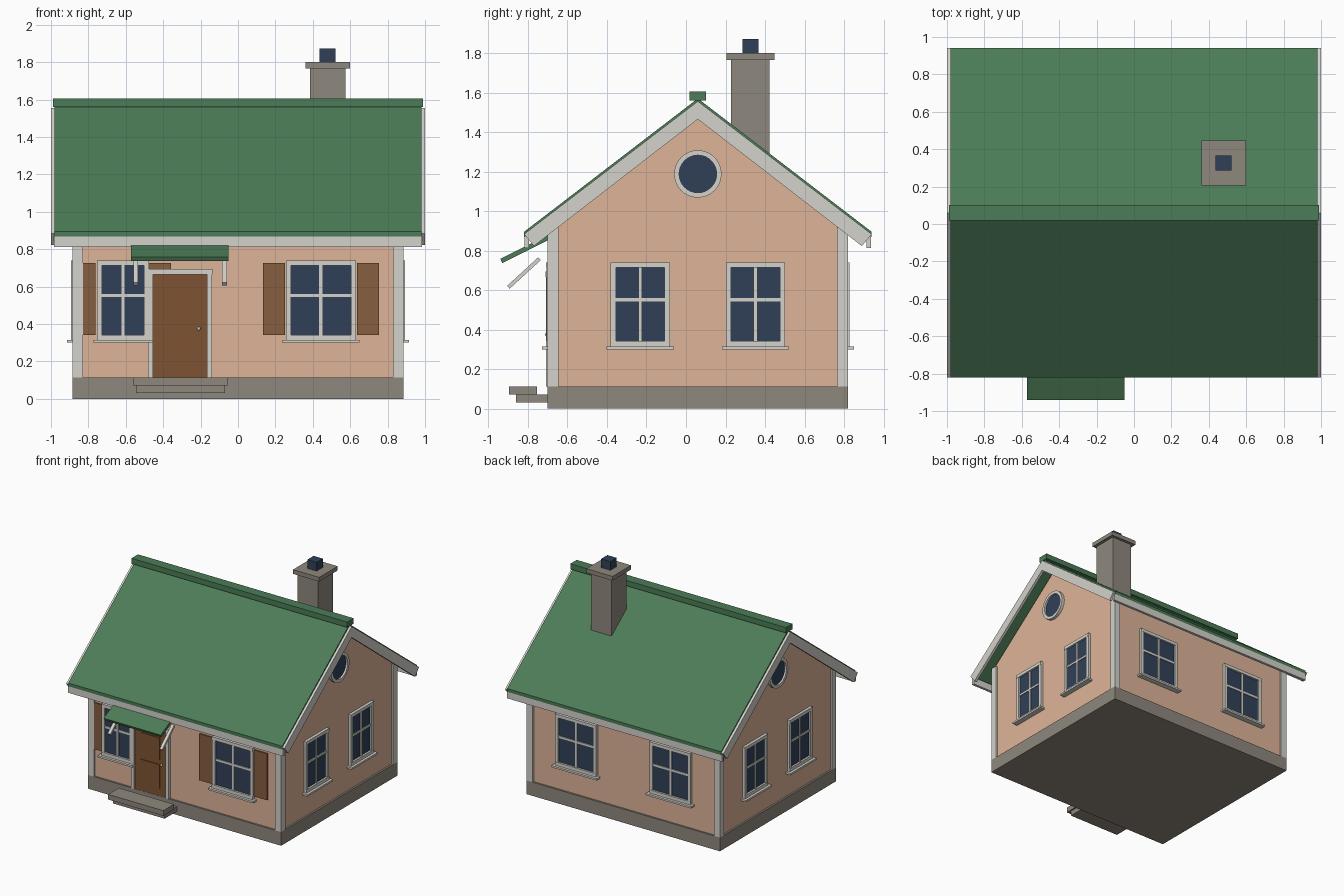
import bpy, bmesh, math
from mathutils import Matrix, Vector

if "Cube" in bpy.data.objects:
    bpy.data.objects.remove(bpy.data.objects["Cube"])


def srgb(r, g, b):
    return tuple(((c / 255 + 0.055) / 1.055) ** 2.4 for c in (r, g, b)) + (1.0,)


def material(name, *rgb):
    m = bpy.data.materials.new(name)
    m.diffuse_color = srgb(*rgb)
    m.use_nodes = True
    m.node_tree.nodes["Principled BSDF"].inputs["Base Color"].default_value = m.diffuse_color
    return m


WALL = material("peach_plaster", 222, 180, 153)
ROOF = material("green_roof", 76, 124, 87)
TRIM = material("pale_grey_trim", 212, 210, 203)
STONE = material("grey_stone", 143, 136, 125)
GLASS = material("navy_glass", 48, 64, 88)
WOOD = material("shutter_brown", 134, 94, 62)
DOOR = material("door_brown", 126, 84, 50)

CY = 0.06            # house centre line in y
HX, HY = 0.87, 0.745  # wall half sizes


def finish(name, bm, mats, matrix=None):
    bmesh.ops.recalc_face_normals(bm, faces=bm.faces)
    if matrix is not None:
        bm.transform(matrix)
    me = bpy.data.meshes.new(name)
    bm.to_mesh(me)
    bm.free()
    for m in mats:
        me.materials.append(m)
    ob = bpy.data.objects.new(name, me)
    bpy.context.collection.objects.link(ob)
    return ob


def add_box(bm, x0, x1, y0, y1, z0, z1, mi=0):
    mat = (Matrix.Translation(((x0 + x1) / 2, (y0 + y1) / 2, (z0 + z1) / 2))
           @ Matrix.Diagonal((x1 - x0, y1 - y0, z1 - z0, 1)))
    res = bmesh.ops.create_cube(bm, size=1, matrix=mat)
    for f in {f for v in res["verts"] for f in v.link_faces}:
        f.material_index = mi


def box(name, mat, *dims):
    bm = bmesh.new()
    add_box(bm, *dims)
    return finish(name, bm, [mat])


def prism(name, mat, pts, x0, x1):
    """Extrude a y-z outline along x."""
    bm = bmesh.new()
    f = bm.faces.new([bm.verts.new((x0, y, z)) for y, z in pts])
    ext = bmesh.ops.extrude_face_region(bm, geom=[f])
    bmesh.ops.translate(bm, vec=(x1 - x0, 0, 0),
                        verts=[g for g in ext["geom"] if isinstance(g, bmesh.types.BMVert)])
    return finish(name, bm, [mat])


def on_wall(side, u):
    """Matrix taking a part facing -y to a wall; u is the x or y position."""
    if side == "front":
        return Matrix.Translation((u, CY - HY, 0))
    if side == "back":
        return Matrix.Translation((u, CY + HY, 0)) @ Matrix.Rotation(math.pi, 4, 'Z')
    s = 1 if side == "right" else -1
    return Matrix.Translation((s * HX, u, 0)) @ Matrix.Rotation(s * math.pi / 2, 4, 'Z')


def window(name, side, u, width):
    h, t, z0, z1 = width / 2, 0.027, 0.315, 0.74
    bm = bmesh.new()
    add_box(bm, -h + 0.01, h - 0.01, -0.008, 0.01, z0 + 0.01, z1 - 0.01, 1)  # glass
    for s in (-1, 1):
        a, b = sorted((s * h, s * (h - t)))
        add_box(bm, a, b, -0.022, 0.005, z0, z1)                # jambs
    add_box(bm, -h, h, -0.024, 0.005, z1 - t, z1)               # head
    add_box(bm, -h, h, -0.024, 0.005, z0, z0 + t)               # bottom rail
    add_box(bm, -0.009, 0.009, -0.016, 0.005, z0, z1)           # glazing bars
    add_box(bm, -h, h, -0.015, 0.005, 0.543, 0.561)
    add_box(bm, -h - 0.02, h + 0.02, -0.045, 0.005, 0.3, z0)    # sill
    finish(name, bm, [TRIM, GLASS], on_wall(side, u))


def round_window(name, side):
    n, z = 32, 1.188
    bm = bmesh.new()
    profile = [(0.095, 0.005), (0.095, -0.025), (0.12, -0.025), (0.12, 0.005)]
    rings = [[bm.verts.new((r * math.cos(a), y, z + r * math.sin(a))) for r, y in profile]
             for a in (2 * math.pi * i / n for i in range(n))]
    for i in range(n):
        p, q = rings[i], rings[(i + 1) % n]
        for k in range(4):
            bm.faces.new((p[k], p[(k + 1) % 4], q[(k + 1) % 4], q[k]))
    res = bmesh.ops.create_cone(
        bm, cap_ends=True, segments=n, radius1=0.097, radius2=0.097, depth=0.015,
        matrix=Matrix.Translation((0, -0.0025, z)) @ Matrix.Rotation(math.pi / 2, 4, 'X'))
    for f in {f for v in res["verts"] for f in v.link_faces}:
        f.material_index = 1
    finish(name, bm, [TRIM, GLASS], on_wall(side, CY))


# Base, walls and gable
box("foundation", STONE, -0.885, 0.885, CY - 0.76, CY + 0.76, 0, 0.113)
box("walls", WALL, -HX, HX, CY - HY, CY + HY, 0.113, 0.945)
prism("gable", WALL, [(CY - HY, 0.945), (CY + HY, 0.945), (CY, 1.514)], -HX, HX)

# Corner posts
for sx in (-1, 1):
    for sy in (-1, 1):
        xs = sorted((sx * 0.83, sx * 0.885))
        ys = sorted((CY + sy * 0.705, CY + sy * 0.76))
        box("corner_post", TRIM, *xs, *ys, 0.113, 0.945)

# Roof, ridge, barge boards and fascias
prism("roof", ROOF, [(CY - 0.88, 0.895), (CY, 1.57), (CY + 0.88, 0.895),
                     (CY + 0.88, 0.868), (CY, 1.54), (CY - 0.88, 0.868)], -0.98, 0.98)
box("ridge_cap", ROOF, -0.988, 0.988, CY - 0.042, CY + 0.042, 1.56, 1.605)
for s in (-1, 1):
    x0, x1 = sorted((s * 0.978, s * 1.0))
    prism("barge_board", TRIM, [(CY - 0.88, 0.883), (CY, 1.556), (CY + 0.88, 0.883),
                                (CY + 0.83, 0.823), (CY, 1.465), (CY - 0.83, 0.823)], x0, x1)
    y0, y1 = sorted((CY + s * 0.855, CY + s * 0.877))
    box("fascia", TRIM, -0.985, 0.985, y0, y1, 0.812, 0.872)

# Chimney
box("chimney", STONE, 0.385, 0.575, 0.227, 0.424, 1.15, 1.765)
box("chimney_cap", STONE, 0.36, 0.6, 0.205, 0.447, 1.765, 1.8)
box("chimney_pot", GLASS, 0.435, 0.52, 0.285, 0.367, 1.8, 1.872)

# Windows
window("front_window_right", "front", 0.443, 0.375)
window("front_window_left", "front", -0.615, 0.28)
for s in (-1, 1):
    window("back_window", "back", s * 0.432, 0.375)
    for side in ("left", "right"):
        window(side + "_window", side, CY + s * 0.292, 0.3)
for side in ("left", "right"):
    round_window(side + "_round_window", side)

# Shutters
for x in (0.133, 0.635, -0.88, -0.475):
    box("shutter", WOOD, x, x + 0.118, -0.697, -0.683, 0.34, 0.725)

# Door with framed panels, casing and knob
box("door", DOOR, -0.458, -0.163, -0.6985, -0.68, 0.113, 0.67)
for z0, z1 in ((0.178, 0.375), (0.415, 0.597)):
    box("door_panel", DOOR, -0.395, -0.225, -0.705, -0.69, z0, z1)
for x in (-0.482, -0.167):
    box("door_jamb", TRIM, x, x + 0.027, -0.708, -0.68, 0.113, 0.67)
box("door_lintel", TRIM, -0.49, -0.137, -0.712, -0.68, 0.665, 0.693)
bm = bmesh.new()
bmesh.ops.create_uvsphere(bm, u_segments=12, v_segments=8, radius=0.01,
                          matrix=Matrix.Translation((-0.21, -0.705, 0.375)))
finish("door_knob", bm, [TRIM])

# Steps
box("lower_step", STONE, -0.545, -0.07, -0.86, -0.69, 0.03, 0.07)
box("upper_step", STONE, -0.562, -0.057, -0.895, -0.755, 0.07, 0.113)

# Door canopy and brackets
prism("canopy", ROOF, [(-0.70, 0.878), (-0.94, 0.758), (-0.93, 0.737), (-0.69, 0.857)],
      -0.572, -0.05)
for x in (-0.56, -0.085):
    prism("canopy_bracket", TRIM, [(-0.906, 0.621), (-0.748, 0.766), (-0.735, 0.752),
                                   (-0.893, 0.607)], x, x + 0.025)
